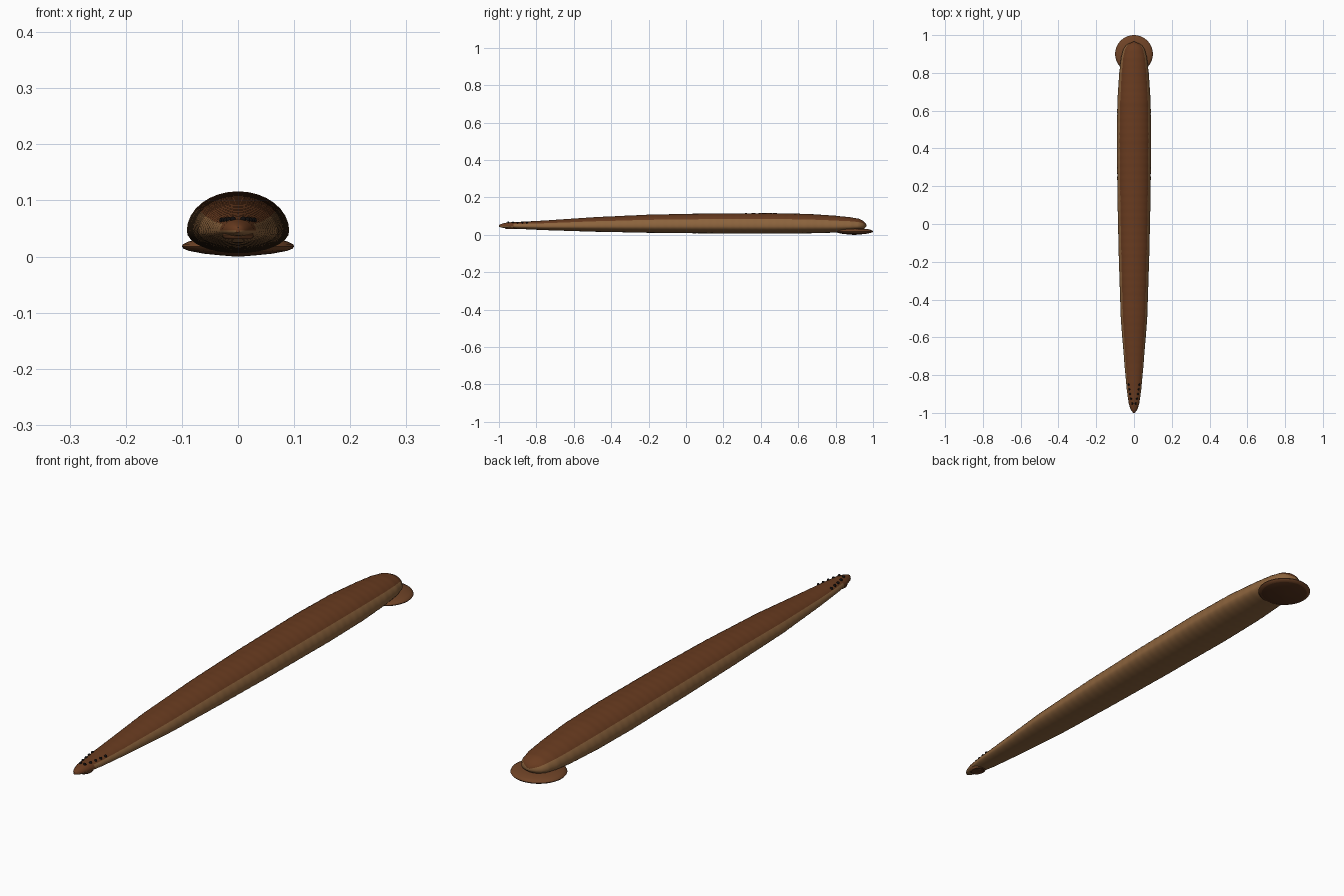
import bpy, bmesh, math
from mathutils import Vector

cube = bpy.data.objects.get("Cube")
if cube:
    bpy.data.objects.remove(cube)


def material(name, rgb):
    m = bpy.data.materials.new(name)
    m.use_nodes = True
    color = (*rgb, 1)
    m.diffuse_color = color
    node = m.node_tree.nodes["Principled BSDF"]
    node.inputs["Base Color"].default_value = color
    node.inputs["Roughness"].default_value = 0.6
    return m


BACK = material("back brown", (0.14, 0.044, 0.014))
BELLY = material("belly tan", (0.26, 0.125, 0.046))
SUCKER = material("sucker brown", (0.16, 0.057, 0.02))
CUP = material("sucker cup dark brown", (0.095, 0.033, 0.012))
EYE = material("eye black", (0.005, 0.004, 0.004))

# Body profile stations: y, half width, underside height, top height
STATIONS = [
    (-1.0, 0.004, 0.043, 0.052), (-0.985, 0.017, 0.038, 0.06),
    (-0.95, 0.028, 0.035, 0.067), (-0.88, 0.038, 0.031, 0.07),
    (-0.75, 0.05, 0.025, 0.077), (-0.5, 0.07, 0.017, 0.094),
    (-0.2, 0.08, 0.011, 0.108), (0.1, 0.087, 0.008, 0.114),
    (0.45, 0.091, 0.006, 0.116), (0.65, 0.088, 0.008, 0.112),
    (0.8, 0.078, 0.012, 0.102), (0.88, 0.069, 0.018, 0.094),
    (0.925, 0.057, 0.024, 0.086), (0.95, 0.04, 0.031, 0.074),
    (0.965, 0.004, 0.045, 0.055),
]


def station(y):
    for a, b in zip(STATIONS, STATIONS[1:]):
        if y <= b[0]:
            t = (y - a[0]) / (b[0] - a[0])
            return [p + (q - p) * t for p, q in zip(a[1:], b[1:])]
    return STATIONS[-1][1:]


def section_point(y, angle, swell=1.0):
    """Point on the body: domed back, shallow belly."""
    w, low, high = station(y)
    mid = low + (high - low) * 0.36
    s = math.sin(angle)
    reach = (high - mid) if s > 0 else (mid - low)
    return Vector((w * swell * math.cos(angle), y, mid + reach * swell * s))


def finish(name, bm, mats, sharp=40):
    bmesh.ops.recalc_face_normals(bm, faces=bm.faces)
    mesh = bpy.data.meshes.new(name)
    bm.to_mesh(mesh)
    bm.free()
    for m in mats:
        mesh.materials.append(m)
    obj = bpy.data.objects.new(name, mesh)
    bpy.context.collection.objects.link(obj)
    bpy.ops.object.select_all(action="DESELECT")
    obj.select_set(True)
    bpy.context.view_layer.objects.active = obj
    bpy.ops.object.shade_smooth_by_angle(angle=math.radians(sharp))
    return obj


def loft(bm, rings):
    """Bridge point rings, cap the ends; returns side faces by ring."""
    loops = [[bm.verts.new(p) for p in ring] for ring in rings]
    n = len(loops[0])
    sides = [[bm.faces.new((a[i], a[(i + 1) % n], b[(i + 1) % n], b[i]))
              for i in range(n)] for a, b in zip(loops, loops[1:])]
    caps = [bm.faces.new(loops[0]), bm.faces.new(loops[-1])]
    return sides, caps


# Ringed body, brown back over tan flanks and belly
SEGMENTS, RINGS, PERIOD = 32, 200, 0.04
bm = bmesh.new()
rings = []
for k in range(RINGS + 1):
    y = -1 + 1.965 * k / RINGS
    swell = 1 + 0.005 * math.cos(math.tau * y / PERIOD)
    rings.append([section_point(y, math.tau * i / SEGMENTS, swell)
                  for i in range(SEGMENTS)])
sides, caps = loft(bm, rings)
for k, row in enumerate(sides):
    # the brown reaches lower around the head tip
    edge = 0 if k < 8 else 34
    for i, face in enumerate(row):
        middle = 360 * (i + 0.5) / SEGMENTS
        face.material_index = 0 if edge < middle < 180 - edge else 1
caps[1].material_index = 1
finish("body", bm, [BACK, BELLY], 60)


def sucker(name, y, base, rx, ry, profile, cup_from):
    """Round cup lofted from (radius, height) pairs, dark inside."""
    bm = bmesh.new()
    rings = [[Vector((rx * r * math.cos(math.tau * i / 40),
                      y + ry * r * math.sin(math.tau * i / 40), base + h))
              for i in range(40)] for r, h in profile]
    sides, caps = loft(bm, rings)
    for row in sides[cup_from:]:
        for f in row:
            f.material_index = 1
    caps[1].material_index = 1
    finish(name, bm, [SUCKER, CUP])


# Broad rear sucker and small mouth sucker
sucker("rear_sucker", 0.9, 0, 0.1, 0.1,
       [(0.3, 0.034), (0.65, 0.032), (0.88, 0.027), (0.98, 0.022), (1, 0.018),
        (0.97, 0.014), (0.87, 0.01), (0.6, 0.005), (0.3, 0.002), (0.05, 0)], 6)
sucker("mouth_sucker", -0.935, 0.03, 0.028, 0.034,
       [(0.6, 0.018), (0.9, 0.013), (1, 0.008), (0.95, 0.004), (0.8, 0.001),
        (0.6, 0.003), (0.1, 0.004)], 4)

# Five pairs of eyes in an arch over the head
for k in range(5):
    y = -0.95 + 0.025 * k
    for side, label in ((1, "left"), (-1, "right")):
        w = station(y)[0]
        x = 0.009 + 0.019 * (k / 4) ** 0.7
        spot = section_point(y, math.acos(x / w))
        bm = bmesh.new()
        bmesh.ops.create_uvsphere(bm, u_segments=12, v_segments=8, radius=0.0055)
        bmesh.ops.translate(bm, verts=bm.verts, vec=(side * spot.x, y, spot.z))
        finish(f"eye_{label}_{k + 1}", bm, [EYE])
